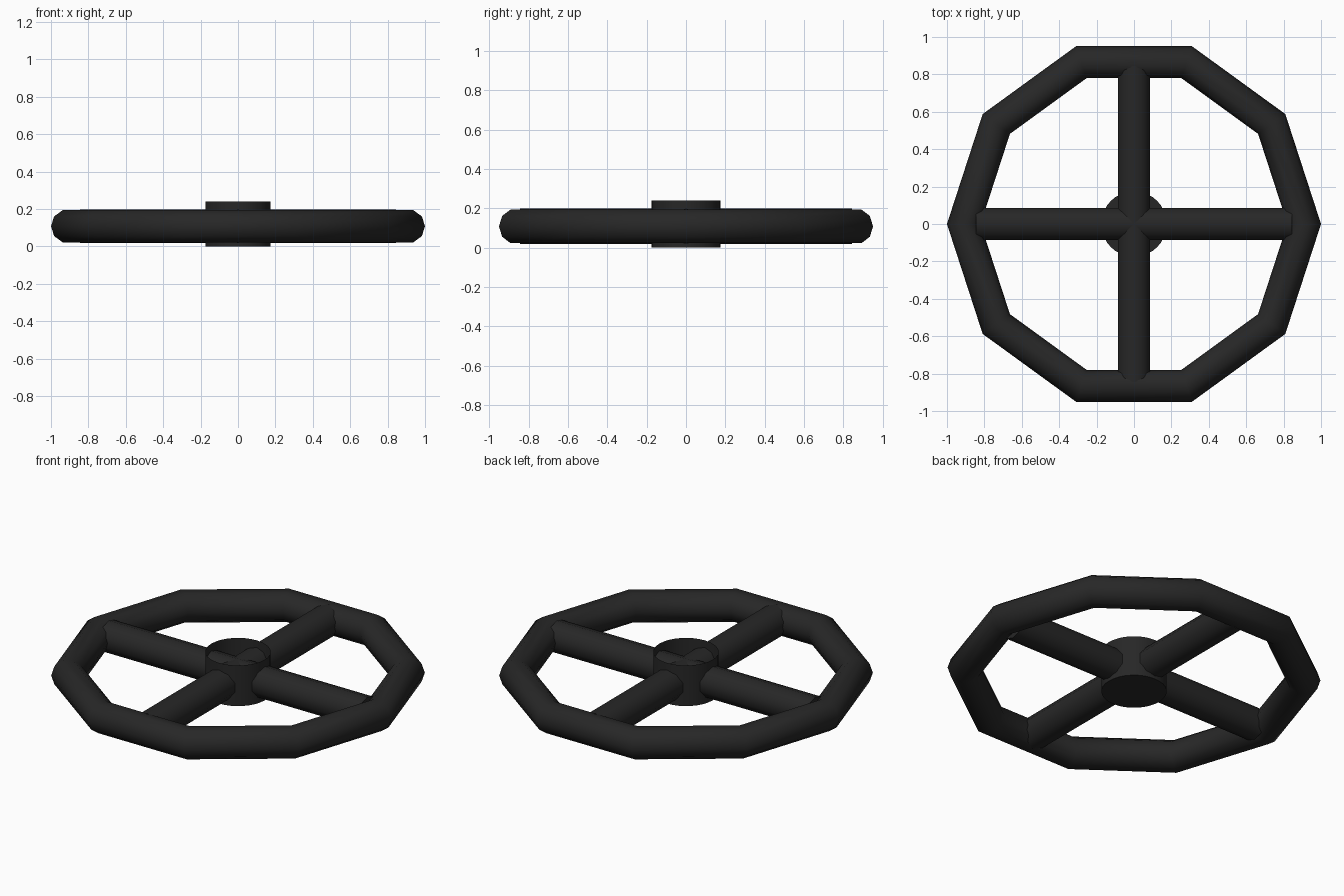
import bpy, math
from mathutils import Matrix

if "Cube" in bpy.data.objects:
    bpy.data.objects.remove(bpy.data.objects["Cube"])

MID = 0.108      # height of the rim and spoke centre line
TUBE = 0.09      # tube radius shared by rim and spokes

black = bpy.data.materials.new("black_plastic")
black.diffuse_color = (0.02, 0.02, 0.02, 1)
black.use_nodes = True
black.node_tree.nodes["Principled BSDF"].inputs["Base Color"].default_value = black.diffuse_color


def finish(name, angle):
    obj = bpy.context.object
    obj.name = name
    obj.data.materials.append(black)
    bpy.ops.object.shade_smooth_by_angle(angle=math.radians(angle))
    return obj


# ten-sided rim with a round tube section
bpy.ops.mesh.primitive_torus_add(major_segments=10, minor_segments=10,
                                 major_radius=0.91, minor_radius=TUBE,
                                 location=(0, 0, MID))
finish("rim", 40)

# two crossing bars form the four spokes
for name, turn in (("spoke_bar_x", 0), ("spoke_bar_y", math.pi / 2)):
    bpy.ops.mesh.primitive_cylinder_add(vertices=10, radius=TUBE, depth=1.69)
    bar = finish(name, 40)
    bar.data.transform(Matrix.Translation((0, 0, MID))
                       @ Matrix.Rotation(turn, 4, 'Z')
                       @ Matrix.Rotation(math.pi / 2, 4, 'Y')
                       @ Matrix.Rotation(math.pi / 2, 4, 'Z'))

# hub cup: closed underneath, open on top where the spokes cross
bpy.ops.mesh.primitive_circle_add(vertices=32, radius=0.175, fill_type='NGON')
bpy.ops.object.mode_set(mode='EDIT')
bpy.ops.mesh.select_all(action='SELECT')
bpy.ops.mesh.extrude_region_move(TRANSFORM_OT_translate={"value": (0, 0, 0.24)})
bpy.ops.object.mode_set(mode='OBJECT')
import bmesh
hub = bpy.context.object
bm = bmesh.new()
bm.from_mesh(hub.data)
bmesh.ops.recalc_face_normals(bm, faces=bm.faces)
top = [f for f in bm.faces if f.calc_center_median().z > 0.2]
bottom = [f for f in bm.faces if f.calc_center_median().z < 0.05]
if not bottom:
    edges = [e for e in bm.edges if all(v.co.z < 0.01 for v in e.verts)]
    bmesh.ops.contextual_create(bm, geom=edges)
bmesh.ops.delete(bm, geom=top, context='FACES_ONLY')
bmesh.ops.recalc_face_normals(bm, faces=bm.faces)
# keep the base facing down and the wall facing out
for f in bm.faces:
    c = f.calc_center_median()
    out = f.normal.z < 0 if c.z < 0.05 else f.normal.dot(c) > 0
    if not out:
        f.normal_flip()
bm.to_mesh(hub.data)
bm.free()
finish("hub", 40)
